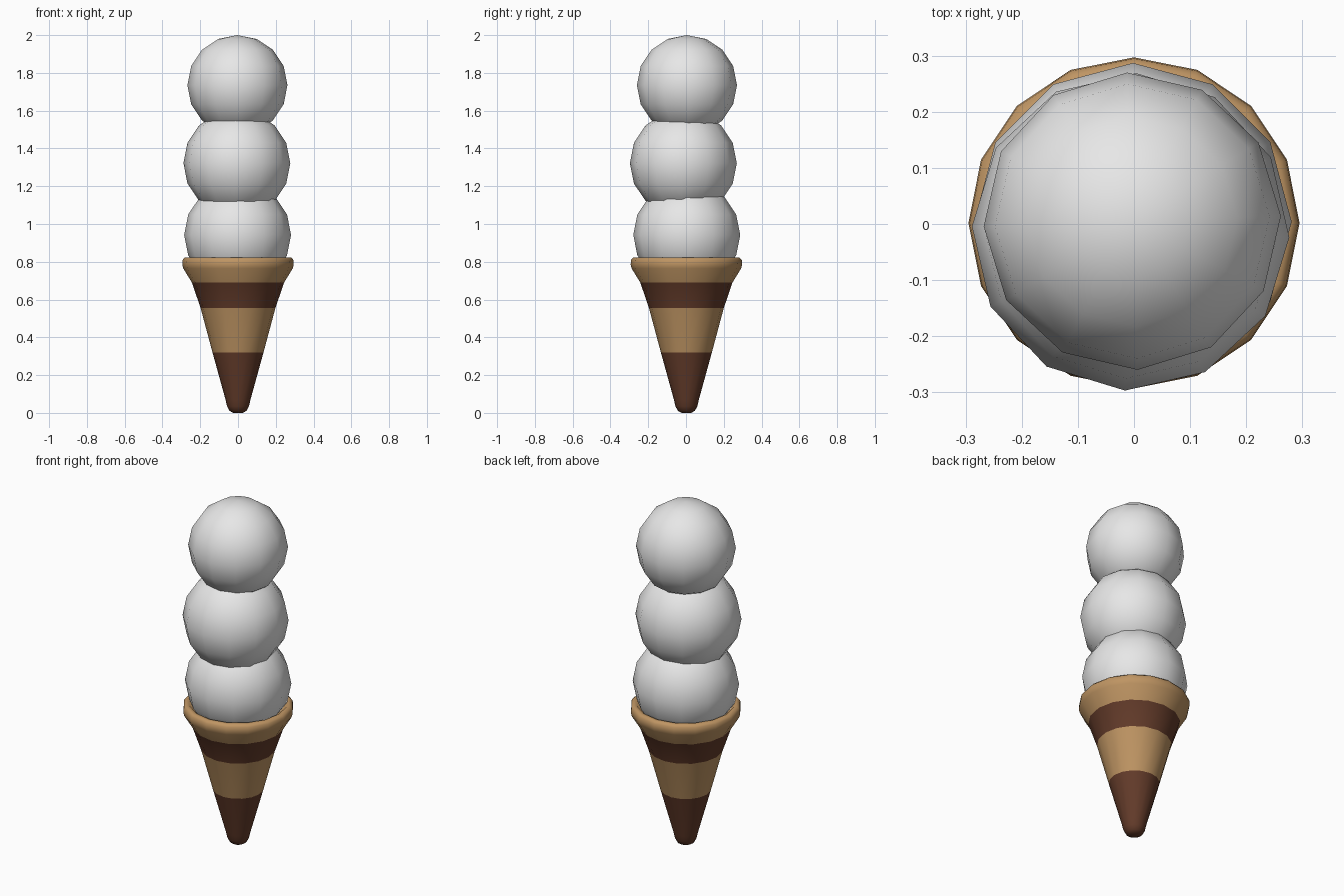
import bpy, bmesh, math

if "Cube" in bpy.data.objects:
    bpy.data.objects.remove(bpy.data.objects["Cube"])


def material(name, rgb):
    m = bpy.data.materials.new(name)
    m.diffuse_color = (*rgb, 1.0)
    m.use_nodes = True
    m.node_tree.nodes["Principled BSDF"].inputs["Base Color"].default_value = m.diffuse_color
    return m


tan = material("wafer tan", (0.52, 0.30, 0.125))
brown = material("chocolate brown", (0.125, 0.044, 0.023))
cream = material("ice cream white", (0.8, 0.8, 0.8))


def finish(bm, name, mats, angle):
    bmesh.ops.recalc_face_normals(bm, faces=bm.faces[:])
    me = bpy.data.meshes.new(name)
    bm.to_mesh(me)
    bm.free()
    for m in mats:
        me.materials.append(m)
    ob = bpy.data.objects.new(name, me)
    bpy.context.collection.objects.link(ob)
    bpy.ops.object.select_all(action='DESELECT')
    bpy.context.view_layer.objects.active = ob
    ob.select_set(True)
    bpy.ops.object.shade_smooth_by_angle(angle=math.radians(angle))
    return ob


# Wafer cone: 16-sided revolved profile (radius, height), rounded tip and rolled rim
SIDES = 16
profile = [(0.025, 0.0), (0.045, 0.011), (0.058, 0.035), (0.066, 0.07),
           (0.135, 0.32), (0.198, 0.555), (0.244, 0.69), (0.290, 0.765),
           (0.295, 0.785), (0.293, 0.81), (0.281, 0.823), (0.262, 0.823),
           (0.245, 0.80)]
bm = bmesh.new()
rings = []
for r, z in profile:
    rings.append([bm.verts.new((r * math.cos(2 * math.pi * i / SIDES),
                                r * math.sin(2 * math.pi * i / SIDES) + 0.002, z))
                  for i in range(SIDES)])
for a, b in zip(rings, rings[1:]):
    for i in range(SIDES):
        j = (i + 1) % SIDES
        bm.faces.new((a[i], a[j], b[j], b[i]))
bm.faces.new(rings[0])
bm.faces.new(rings[-1])
# Chocolate tip and upper stripe by height
for f in bm.faces:
    z = f.calc_center_median().z
    f.material_index = 1 if z < 0.32 or 0.555 < z < 0.69 else 0
finish(bm, "wafer_cone", [tan, brown], 60)

# Three stacked scoops: name, centre, radius, small turn about z
scoops = [("lower_scoop", (-0.002, 0.004, 0.942), 0.283, 0),
          ("middle_scoop", (-0.006, -0.014, 1.322), 0.283, -2),
          ("top_scoop", (-0.003, 0.005, 1.735), 0.265, 2)]
for name, centre, radius, turn in scoops:
    bm = bmesh.new()
    bmesh.ops.create_uvsphere(bm, u_segments=12, v_segments=8, radius=radius)
    ob = finish(bm, name, [cream], 60)
    ob.location = centre
    ob.rotation_euler.z = math.radians(turn)
